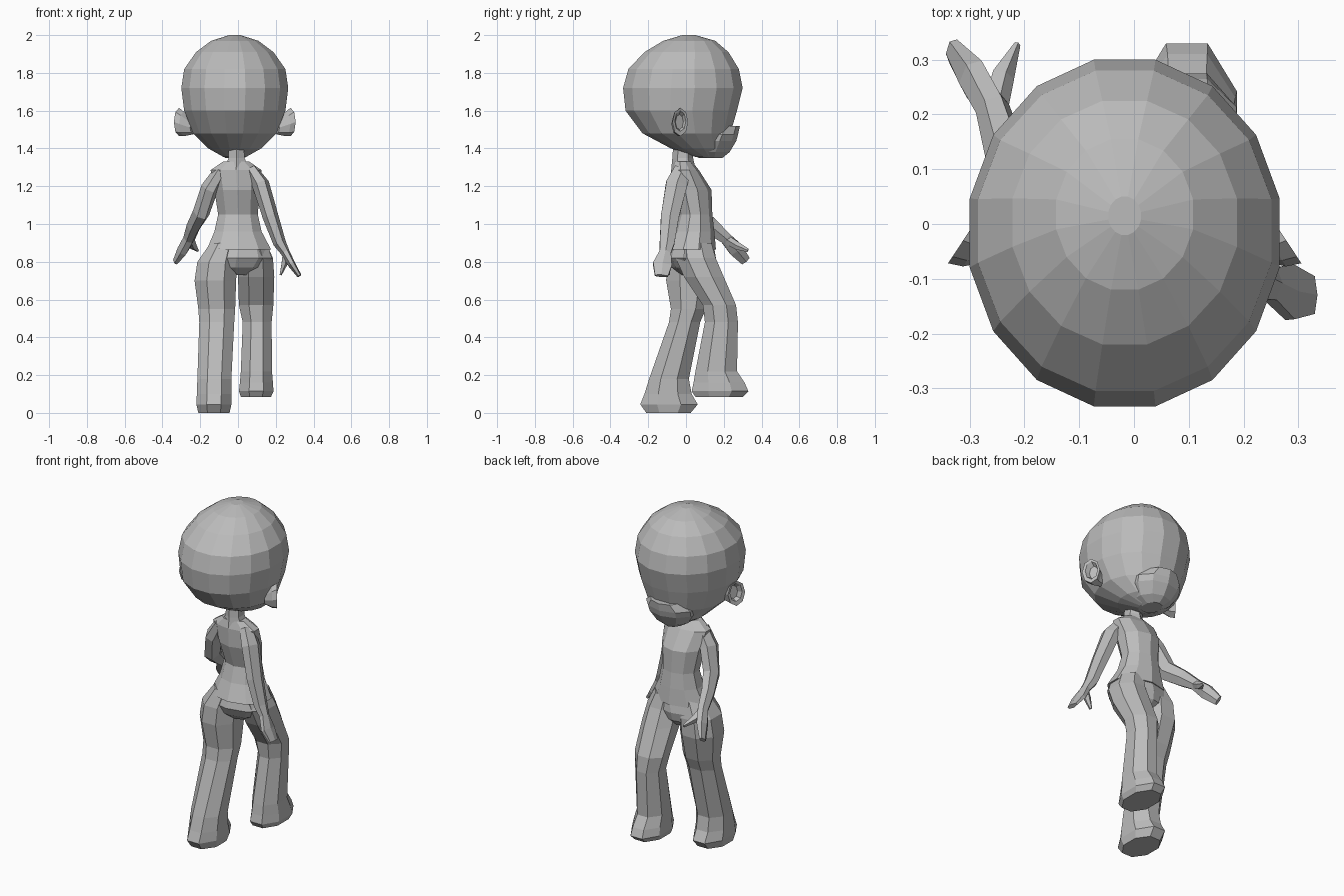
import bpy, bmesh, math
from mathutils import Vector

grey = bpy.data.materials.new("plain grey")
grey.diffuse_color = (0.5, 0.5, 0.5, 1)


def skin(name, rings):
    """Bridge a list of point rings into a closed, flat-shaded object."""
    bm = bmesh.new()
    loops = [[bm.verts.new(p) for p in ring] for ring in rings]
    n = len(loops[0])
    for a, b in zip(loops, loops[1:]):
        for i in range(n):
            j = (i + 1) % n
            bm.faces.new((a[i], a[j], b[j], b[i]))
    bm.faces.new(loops[0])
    bm.faces.new(loops[-1])
    bmesh.ops.recalc_face_normals(bm, faces=bm.faces)
    me = bpy.data.meshes.new(name)
    bm.to_mesh(me)
    bm.free()
    me.materials.append(grey)
    ob = bpy.data.objects.new(name, me)
    bpy.context.collection.objects.link(ob)
    return ob


def stack(name, rows, n=8):
    """Horizontal rings given as (z, x0, x1, y0, y1)."""
    k = 1 / math.cos(math.pi / n)
    rings = []
    for z, x0, x1, y0, y1 in rows:
        ring = []
        for i in range(n):
            a = (i + 0.5) * math.tau / n
            ring.append(((x0 + x1) / 2 + (x1 - x0) / 2 * k * math.cos(a),
                         (y0 + y1) / 2 + (y1 - y0) / 2 * k * math.sin(a), z))
        rings.append(ring)
    return skin(name, rings)


def limb(name, path, n=6, ref=(1, 0, 0), axis=None):
    """Rings across a path of (x, y, z, width, depth)."""
    pts = [Vector(p[:3]) for p in path]
    rings = []
    for i, p in enumerate(path):
        d = Vector(axis) if axis else pts[min(i + 1, len(pts) - 1)] - pts[max(i - 1, 0)]
        d.normalize()
        u = Vector(ref)
        u = (u - d * u.dot(d)).normalized()
        v = d.cross(u)
        rings.append([pts[i] + u * p[3] * math.cos(t * math.tau / n)
                      + v * p[4] * math.sin(t * math.tau / n) for t in range(n)])
    return skin(name, rings)


# Head: each row is height, back, front, half width
CX = -0.017
stack("head", [(z, CX - w, CX + w, y0, y1) for z, y0, y1, w in (
    (1.355, 0.05, 0.17, 0.06), (1.40, -0.08, 0.21, 0.14),
    (1.48, -0.23, 0.235, 0.22), (1.60, -0.32, 0.27, 0.268),
    (1.72, -0.333, 0.30, 0.283), (1.82, -0.305, 0.28, 0.268),
    (1.91, -0.22, 0.225, 0.205), (1.97, -0.12, 0.155, 0.125),
    (2.0, -0.02, 0.05, 0.03))], 16)

# Jutting jaw with a flat upper lip
stack("jaw", [(z, CX - w, CX + w, y0, y1) for z, y0, y1, w in (
    (1.35, 0.07, 0.19, 0.05), (1.38, 0.02, 0.225, 0.10),
    (1.44, 0.02, 0.26, 0.14), (1.475, 0.04, 0.27, 0.145),
    (1.52, 0.08, 0.28, 0.10))], 10)

# Cupped ears, flaring backwards
for side, name in ((-1, "left_ear"), (1, "right_ear")):
    limb(name, [(CX + side * x, y, z, w, h) for x, y, z, w, h in (
        (0.22, -0.04, 1.51, 0.03, 0.035), (0.27, -0.04, 1.53, 0.045, 0.065),
        (0.295, -0.03, 1.54, 0.05, 0.075), (0.292, -0.03, 1.545, 0.035, 0.055),
        (0.27, -0.035, 1.54, 0.025, 0.04))],
        8, (0, 1, 0), (side * 0.83, 0.55, 0))

# Neck, upper body and hips
stack("neck", [(1.42, -0.05, 0.03, -0.06, 0.035), (1.35, -0.05, 0.035, -0.065, 0.03),
               (1.28, -0.08, 0.06, -0.07, 0.045)], 6)
stack("torso", [(1.33, -0.08, 0.06, -0.065, 0.03), (1.285, -0.145, 0.125, -0.075, 0.065),
                (1.18, -0.125, 0.115, -0.075, 0.13), (1.05, -0.105, 0.105, -0.035, 0.135),
                (0.96, -0.125, 0.125, -0.06, 0.145), (0.865, -0.165, 0.175, -0.1, 0.152)], 10)
stack("hips", [(0.90, -0.145, 0.15, -0.075, 0.14), (0.82, -0.195, 0.18, -0.095, 0.152),
               (0.77, -0.17, 0.14, -0.07, 0.14), (0.73, -0.08, 0.06, -0.02, 0.10)], 10)

# Trouser legs running into the feet, one trailing and one lifted forward
stack("left_leg", [(0.90, -0.145, 0.0, -0.07, 0.12), (0.80, -0.215, -0.005, -0.1, 0.145),
                   (0.70, -0.23, -0.01, -0.105, 0.145),
                   (0.55, -0.21, -0.015, -0.08, 0.105), (0.48, -0.205, -0.02, -0.09, 0.075),
                   (0.18, -0.215, -0.035, -0.195, 0.015), (0.10, -0.218, -0.035, -0.22, 0.03),
                   (0.045, -0.22, -0.035, -0.242, 0.062), (0.0, -0.21, -0.045, -0.21, 0.025)])
stack("right_leg", [(0.90, 0.0, 0.15, -0.06, 0.135), (0.82, 0.0, 0.185, -0.055, 0.157),
                    (0.72, 0.0, 0.192, -0.01, 0.2),
                    (0.57, 0.005, 0.187, 0.09, 0.265), (0.48, 0.025, 0.178, 0.10, 0.275),
                    (0.22, 0.015, 0.18, 0.05, 0.27), (0.16, 0.01, 0.185, 0.04, 0.31),
                    (0.115, 0.005, 0.188, 0.03, 0.33), (0.085, 0.015, 0.175, 0.05, 0.30)])

# Arms: one hanging back, one swung forward
limb("right_arm", [(0.07, -0.02, 1.285, 0.035, 0.05), (0.12, -0.05, 1.21, 0.046, 0.065),
                   (0.172, -0.085, 1.04, 0.042, 0.055), (0.22, -0.10, 0.90, 0.034, 0.045),
                   (0.25, -0.11, 0.85, 0.024, 0.035), (0.285, -0.125, 0.785, 0.02, 0.058),
                   (0.325, -0.13, 0.725, 0.012, 0.04)])
limb("right_thumb", [(0.25, -0.11, 0.85, 0.015, 0.02), (0.245, -0.10, 0.79, 0.018, 0.022),
                     (0.225, -0.095, 0.73, 0.006, 0.01)], 5)
limb("left_arm", [(-0.09, -0.02, 1.285, 0.035, 0.05), (-0.15, -0.005, 1.19, 0.046, 0.065),
                  (-0.195, 0.04, 1.06, 0.045, 0.06), (-0.235, 0.13, 0.99, 0.038, 0.05),
                  (-0.258, 0.21, 0.925, 0.032, 0.035), (-0.292, 0.265, 0.865, 0.03, 0.045),
                  (-0.33, 0.315, 0.805, 0.015, 0.03)])
limb("left_thumb", [(-0.255, 0.21, 0.92, 0.025, 0.025), (-0.24, 0.27, 0.885, 0.022, 0.022),
                    (-0.213, 0.328, 0.86, 0.006, 0.01)], 5)
